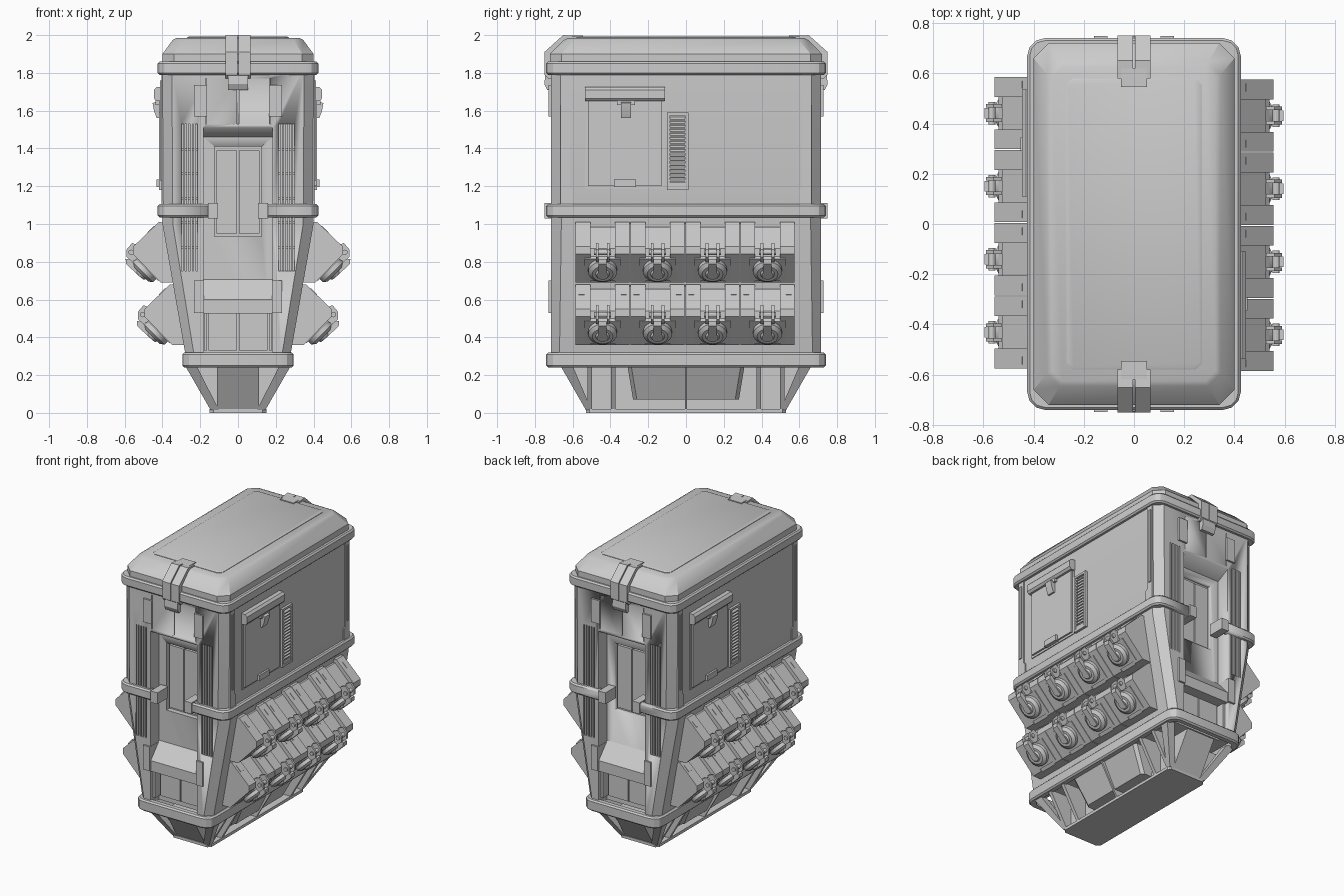
import bpy, bmesh, math
from mathutils import Vector, Matrix

if "Cube" in bpy.data.objects:
    bpy.data.objects.remove(bpy.data.objects["Cube"])


def finish(name, bm, twin=True, cutter=False, loc=(0, 0, 0)):
    """Make an object; twin adds a copy turned 180 degrees about z."""
    bmesh.ops.recalc_face_normals(bm, faces=bm.faces)
    me = bpy.data.meshes.new(name)
    bm.to_mesh(me)
    bm.free()
    for p in me.polygons:
        p.use_smooth = True
    me.set_sharp_from_angle(angle=math.radians(28))
    return place(name, me, twin, cutter, loc)


def place(name, me, twin=True, cutter=False, loc=(0, 0, 0)):
    made = []
    for k in range(2 if twin else 1):
        o = bpy.data.objects.new(name + ("_opposite" if k else ""), me)
        o.location = (-loc[0], -loc[1], loc[2]) if k else loc
        o.rotation_euler.z = math.pi * k
        o.hide_render = cutter
        if cutter:
            o.display_type = 'WIRE'
            o.hide_set(False)
        bpy.context.collection.objects.link(o)
        if cutter:
            o.hide_set(True)
        made.append(o)
    return made


def prism(bm, pts, axis, a, b):
    """Extrude a profile along x (pts = y,z), y (pts = x,z) or z (pts = x,y)."""
    def co(p, t):
        return {'x': (t, p[0], p[1]), 'y': (p[0], t, p[1]), 'z': (p[0], p[1], t)}[axis]
    lo, hi = [[bm.verts.new(co(p, t)) for p in pts] for t in (a, b)]
    bm.faces.new(lo)
    bm.faces.new(hi[::-1])
    for i in range(len(pts)):
        j = (i + 1) % len(pts)
        bm.faces.new((lo[i], lo[j], hi[j], hi[i]))


def box(bm, x0, x1, y0, y1, z0, z1):
    prism(bm, [(x0, y0), (x1, y0), (x1, y1), (x0, y1)], 'z', z0, z1)


def loft(bm, rings, seg=1, wrap=False):
    """Skin rounded rectangles (half x, half y, corner, z); wrap makes a hollow band."""
    loops = []
    for hx, hy, c, z in rings:
        loop = []
        for k, (sx, sy) in enumerate([(1, 1), (-1, 1), (-1, -1), (1, -1)]):
            for i in range(seg + 1):
                t = math.pi / 2 * (k + i / seg)
                loop.append(bm.verts.new((sx * (hx - c) + c * math.cos(t),
                                          sy * (hy - c) + c * math.sin(t), z)))
        loops.append(loop)
    n = len(loops[0])
    pairs = list(zip(loops, loops[1:])) + ([(loops[-1], loops[0])] if wrap else [])
    for a, b in pairs:
        for i in range(n):
            j = (i + 1) % n
            bm.faces.new((a[i], a[j], b[j], b[i]))
    if not wrap:
        bm.faces.new(loops[0])
        bm.faces.new(loops[-1])


def cyl(bm, centre, direction, r1, r2, depth, seg=24):
    rot = Vector((0, 0, 1)).rotation_difference(Vector(direction)).to_matrix().to_4x4()
    bmesh.ops.create_cone(bm, cap_ends=True, segments=seg, radius1=r1, radius2=r2,
                          depth=depth, matrix=Matrix.Translation(centre) @ rot)


def band(bm, hx, hy, z0, z1, t):
    e = 0.01
    loft(bm, [(hx - t, hy - t, .05, z0), (hx - e, hy - e, .06, z0), (hx, hy, .07, z0 + e),
              (hx, hy, .07, z1 - e), (hx - e, hy - e, .06, z1), (hx - t, hy - t, .05, z1)], 3, True)


def cut(target, cutters):
    for c in cutters:
        m = target.modifiers.new("cut", 'BOOLEAN')
        m.operation, m.solver, m.object = 'DIFFERENCE', 'EXACT', c


new = bmesh.new

# main body, tapering below the waist
bm = new()
loft(bm, [(.275, .715, .045, .29), (.40, .715, .055, 1.0), (.40, .715, .05, 1.83)])
body = finish("body", bm, twin=False)[0]

# end recesses, grille slots and seams
bm = new()
prism(bm, [(-.9, 1.51), (-.715, 1.51), (-.62, 1.46), (-.62, .2), (-.9, .2)], 'x', -.182, .182)
cut(body, finish("recess_cutter", bm, cutter=True))
bm = new()
box(bm, -.125, .125, -.9, -.585, .935, 1.41)
cut(body, finish("inner_recess_cutter", bm, cutter=True))
bm = new()
for s in (-1, 1):
    box(bm, *sorted((s * .215, s * .30)), -.9, -.69, .75, 1.53)
    box(bm, *sorted((s * .168, s * .173)), -.9, -.705, 1.53, 1.77)
box(bm, -.004, .004, -.9, -.70, 1.53, 1.77)
cut(body, finish("slot_cutter", bm, cutter=True))

# lid with raised top panel
bm = new()
loft(bm, [(.40, .72, .06, 1.84), (.40, .72, .06, 1.90), (.345, .645, .05, 1.975), (.325, .625, .04, 1.985)])
finish("lid", bm, twin=False)
bm = new()
loft(bm, [(.27, .58, .025, 1.975), (.27, .58, .025, 1.988), (.262, .572, .022, 1.992)])
finish("lid_panel", bm, twin=False)

# bands around the body
bm = new()
band(bm, .425, .74, 1.79, 1.86, .06)
finish("lid_band", bm, twin=False)
bm = new()
band(bm, .425, .74, 1.035, 1.105, .045)
belt = finish("waist_band", bm, twin=False)[0]
bm = new()
box(bm, -.11, .11, -.9, -.6, .9, 1.2)
cut(belt, finish("belt_cutter", bm, cutter=True))
bm = new()
band(bm, .295, .74, .24, .32, .04)
finish("base_band", bm, twin=False)

# foot: plate, core, tapered side blocks, ribs and end wedges
bm = new()
loft(bm, [(.15, .53, .02, 0), (.15, .53, .02, .02)])
box(bm, -.09, .09, -.40, .40, .01, .30)
for s in (-1, 1):
    prism(bm, [(s * .38, .02), (s * .525, .02), (s * .665, .25), (s * .38, .25)], 'x', -.11, .11)
    for y in (.385, .51):
        prism(bm, [(-.145, .015), (.145, .015), (.28, .25), (-.28, .25)], 'y', s * y - .012, s * y + .012)
    # diagonal corner legs
    for t in (-1, 1):
        lo = [bm.verts.new((s * x, t * y, .015)) for x, y in ((.10, .53), (.145, .53), (.145, .50), (.10, .50))]
        hi = [bm.verts.new((s * x, t * y, .25)) for x, y in ((.22, .665), (.28, .665), (.28, .60), (.22, .60))]
        bm.faces.new(lo)
        bm.faces.new(hi)
        for i in range(4):
            j = (i + 1) % 4
            bm.faces.new((lo[i], lo[j], hi[j], hi[i]))
prism(bm, [(-.145, .015), (.145, .015), (.28, .25), (-.28, .25)], 'y', -.006, .006)
loft(bm, [(.165, .28, .02, .07), (.255, .31, .02, .25)])
finish("foot", bm, twin=False)

# over-edge strap and latch on each end of the lid
bm = new()
for s in (-1, 1):
    prism(bm, [(-.58, 1.97), (-.58, 1.995), (-.65, 2.0), (-.75, 1.91), (-.75, 1.79), (-.73, 1.77),
               (-.70, 1.77), (-.70, 1.89), (-.64, 1.96)], 'x', s * .003, s * .066)
finish("lid_strap", bm)
bm = new()
box(bm, -.052, .052, -.62, -.545, 1.97, 1.998)
prism(bm, [(-.71, 1.71), (-.735, 1.71), (-.75, 1.74), (-.745, 1.79), (-.71, 1.79)], 'x', -.052, .052)
finish("strap_latch", bm)

# end-face details
bm = new()
for s in (-1, 1):
    for i in range(4):
        x = s * (.229 + i * .019)
        box(bm, x - .006, x + .006, -.714, -.68, .745, 1.535)
    for k in range(1, 6):
        box(bm, *sorted((s * .215, s * .30)), -.703, -.685, .74 + k * .13, .752 + k * .13)
finish("end_grilles", bm)
bm = new()
for s in (-1, 1):
    box(bm, *sorted((s * .165, s * .232)), -.728, -.70, 1.57, 1.735)
    box(bm, *sorted((s * .105, s * .16)), -.748, -.63, 1.03, 1.11)
finish("end_plates_and_buckles", bm)
bm = new()
prism(bm, [(-.60, .73), (-.715, .60), (-.715, .525), (-.60, .525)], 'x', -.19, .19)
for s in (-1, 1):
    box(bm, *sorted((s * .18, s * .232)), -.728, -.60, .53, .70)
    box(bm, *sorted((s * .165, s * .18)), -.69, -.61, .33, .53)
    box(bm, *sorted((s * .004, s * .155)), -.64, -.61, .33, .53)
    box(bm, *sorted((s * .004, s * .115)), -.60, -.58, .95, 1.39)
finish("end_sill", bm)

# side hatch with handle, latch and hinge
bm = new()
box(bm, .39, .406, -.535, -.115, 1.185, 1.70)
box(bm, .40, .418, -.52, -.13, 1.20, 1.66)
prism(bm, [(.39, 1.65), (.432, 1.65), (.445, 1.665), (.445, 1.71), (.43, 1.725), (.39, 1.725)], 'y', -.535, -.11)
prism(bm, [(.40, 1.56), (.43, 1.56), (.445, 1.60), (.452, 1.64), (.40, 1.66)], 'y', -.345, -.29)
box(bm, .40, .436, -.365, -.27, 1.63, 1.66)
box(bm, .40, .432, -.38, -.265, 1.195, 1.235)
finish("side_hatch", bm)

# side louvre
bm = new()
for y in (-.092, .004):
    box(bm, .39, .418, y - .008, y + .008, 1.18, 1.59)
for z in (1.18, 1.575):
    box(bm, .39, .417, -.09, .004, z, z + .015)
for i in range(16):
    z = 1.225 + i * .0215
    prism(bm, [(.395, z + .014), (.416, z), (.416, z + .007), (.395, z + .021)], 'y', -.085, 0)
box(bm, .395, .412, -.085, 0, 1.19, 1.22)
finish("side_louvre", bm)

# corner trims on the sides
bm = new()
for s in (-1, 1):
    prism(bm, [(s * .665, 1.10), (s * .60, 1.10), (s * .60, 1.18), (s * .615, 1.19),
               (s * .615, 1.79), (s * .665, 1.79)], 'x', .39, .406)
    box(bm, .40, .412, *sorted((s * .632, s * .652)), 1.23, 1.76)
finish("corner_trims", bm)

# capped port: cheeks, recessed centre, cap, hinge and strap
bm = new()
for s in (-1, 1):
    prism(bm, [(.33, 1.005), (.42, 1.01), (.555, .88), (.555, .84), (.41, .69), (.30, .69)],
          'y', s * .065, s * .1435)
    c = [(.44, .985), (.475, .951), (.48, .956), (.445, .99)]
    prism(bm, c, 'y', s * .112 - .015, s * .112 + .015)
    prism(bm, [(.525, .885), (.56, .90), (.59, .865), (.59, .825), (.56, .80), (.525, .82)],
          'y', s * .022, s * .036)
prism(bm, [(.33, .985), (.41, .985), (.525, .87), (.525, .815), (.40, .69), (.30, .69)], 'y', -.066, .066)
n = Vector((1, 0, -1)).normalized()
face = Vector((.478, 0, .770))
u = Vector((1, 0, 1)).normalized()
p = [face + u * a + n * d for a, d in ((-.09, -.02), (.075, -.02), (.075, .012), (-.09, .012))]
prism(bm, [(v.x, v.z) for v in p], 'y', -.095, .095)
cyl(bm, face + n * .022, n, .076, .076, .026)
cyl(bm, face + n * .0425, n, .076, .055, .015)
cyl(bm, face + n * .055, n, .038, .030, .012)
p = [face + u * a + n * d for a, d in ((-.02, .04), (.10, .035), (.115, .05), (.095, .068), (-.02, .064))]
prism(bm, [(v.x, v.z) for v in p], 'y', -.021, .021)
cyl(bm, Vector((.566, 0, .85)), (0, 1, 0), .014, .014, .09, 12)
for row, dx, dz in (("upper", 0, 0), ("lower", -.06, -.33)):
    for i in range(4):
        loc = (dx, -.4415 + i * .291, dz)
        name = f"{row}_port_{i + 1}"
        if row == "upper" and i == 0:
            port = finish(name, bm, loc=loc)[0].data
        else:
            place(name, port, loc=loc)
